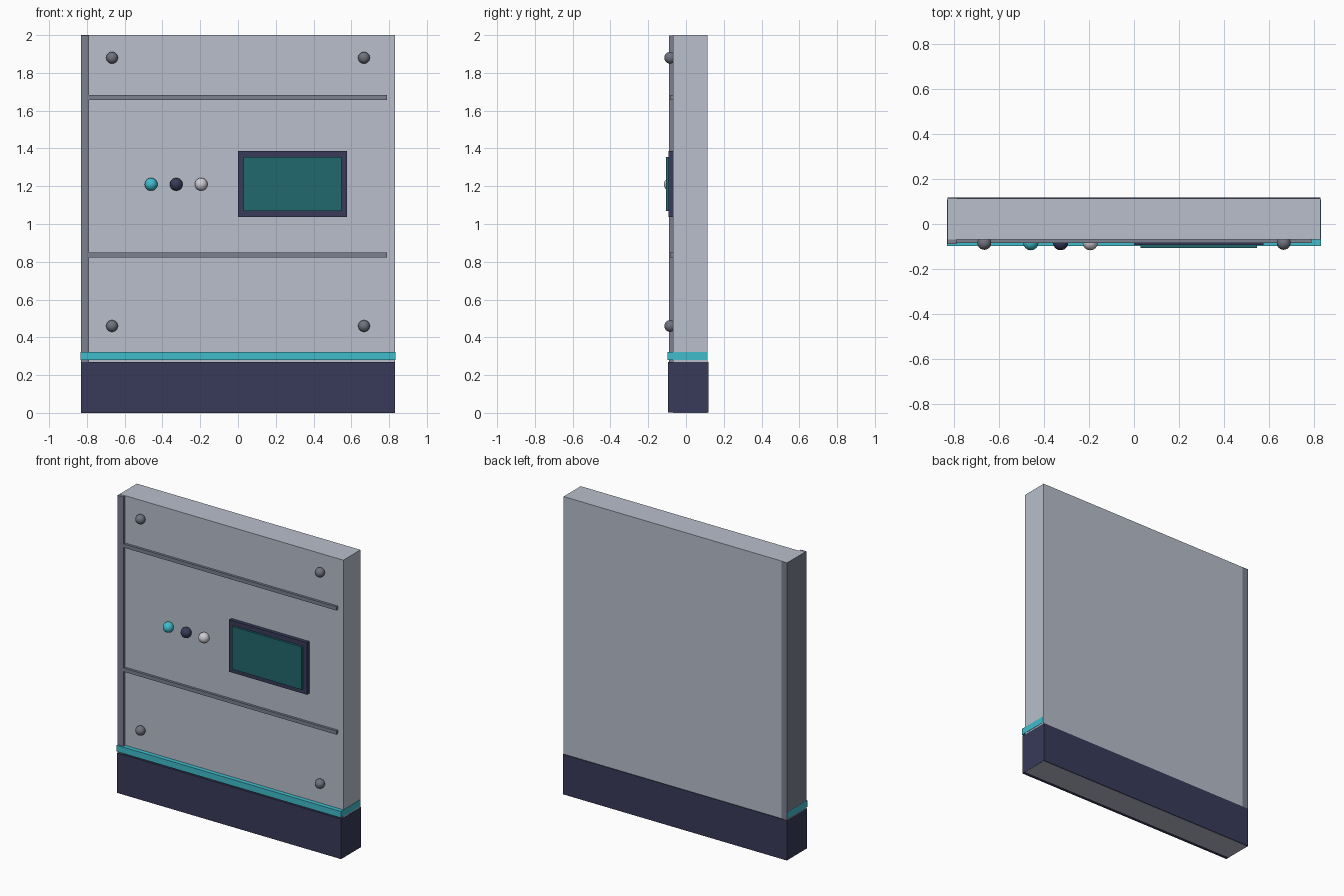
import bpy
import bmesh
from mathutils import Matrix, Vector

if "Cube" in bpy.data.objects:
    bpy.data.objects.remove(bpy.data.objects["Cube"], do_unlink=True)


def material(name, rgb):
    mat = bpy.data.materials.new(name)
    mat.use_nodes = True
    colour = (*rgb, 1.0)
    mat.diffuse_color = colour
    mat.node_tree.nodes["Principled BSDF"].inputs["Base Color"].default_value = colour
    return mat


PANEL = material("light grey", (0.48, 0.52, 0.60))
TRIM = material("mid grey", (0.20, 0.22, 0.28))
BOLT = material("bolt grey", (0.16, 0.17, 0.21))
NAVY = material("navy", (0.04, 0.043, 0.10))
CYAN = material("cyan", (0.05, 0.50, 0.60))
SCREEN = material("dark teal", (0.016, 0.14, 0.155))
WHITE = material("off white", (0.60, 0.60, 0.65))


def finish(name, bm, mat):
    mesh = bpy.data.meshes.new(name)
    bm.to_mesh(mesh)
    bm.free()
    mesh.materials.append(mat)
    obj = bpy.data.objects.new(name, mesh)
    bpy.context.collection.objects.link(obj)
    return obj


def box(name, mat, x, y, z):
    """Box from (min, max) pairs on each axis."""
    low, high = (Vector(corner) for corner in zip(x, y, z))
    size = high - low
    bm = bmesh.new()
    bmesh.ops.create_cube(bm, size=1, matrix=Matrix.Translation((low + high) / 2)
                          @ Matrix.Diagonal((*size, 1)))
    return finish(name, bm, mat)


def ball(name, mat, centre, radius):
    bm = bmesh.new()
    bmesh.ops.create_uvsphere(bm, u_segments=24, v_segments=14, radius=radius,
                              matrix=Matrix.Translation(centre))
    for face in bm.faces:
        face.smooth = True
    return finish(name, bm, mat)


W = 0.832      # half width
EDGE = 0.79    # half width inside the side post

# Main slab, plinth and accent band
box("wall_panel", PANEL, (-W + 0.001, W - 0.001), (-0.069, 0.113), (0, 2))
box("plinth", NAVY, (-W, W), (-0.094, 0.118), (0.001, 0.27))
box("accent_band", CYAN, (-W - 0.001, W + 0.001), (-0.098, 0.11), (0.28, 0.323))

# Side post and horizontal ribs
box("side_post", TRIM, (-W, -EDGE), (-0.09, 0.115), (0.27, 1.999))
for label, z in (("lower", 0.835), ("upper", 1.669)):
    box(label + "_rib", TRIM, (-EDGE, EDGE), (-0.085, -0.06), (z - 0.012, z + 0.013))

# Display
box("display_frame", NAVY, (0, 0.578), (-0.093, -0.06), (1.037, 1.387))
box("display_screen", SCREEN, (0.03, 0.548), (-0.107, -0.08), (1.068, 1.355))

# Indicator buttons
for label, mat, x in (("cyan", CYAN, -0.46), ("navy", NAVY, -0.327), ("white", WHITE, -0.195)):
    ball(label + "_button", mat, (x, -0.083, 1.21), 0.034)

# Corner bolts
for side, x in (("right", -0.667), ("left", 0.667)):
    for level, z in (("lower", 0.46), ("upper", 1.88)):
        ball(f"{level}_{side}_bolt", BOLT, (x, -0.084, z), 0.031)
